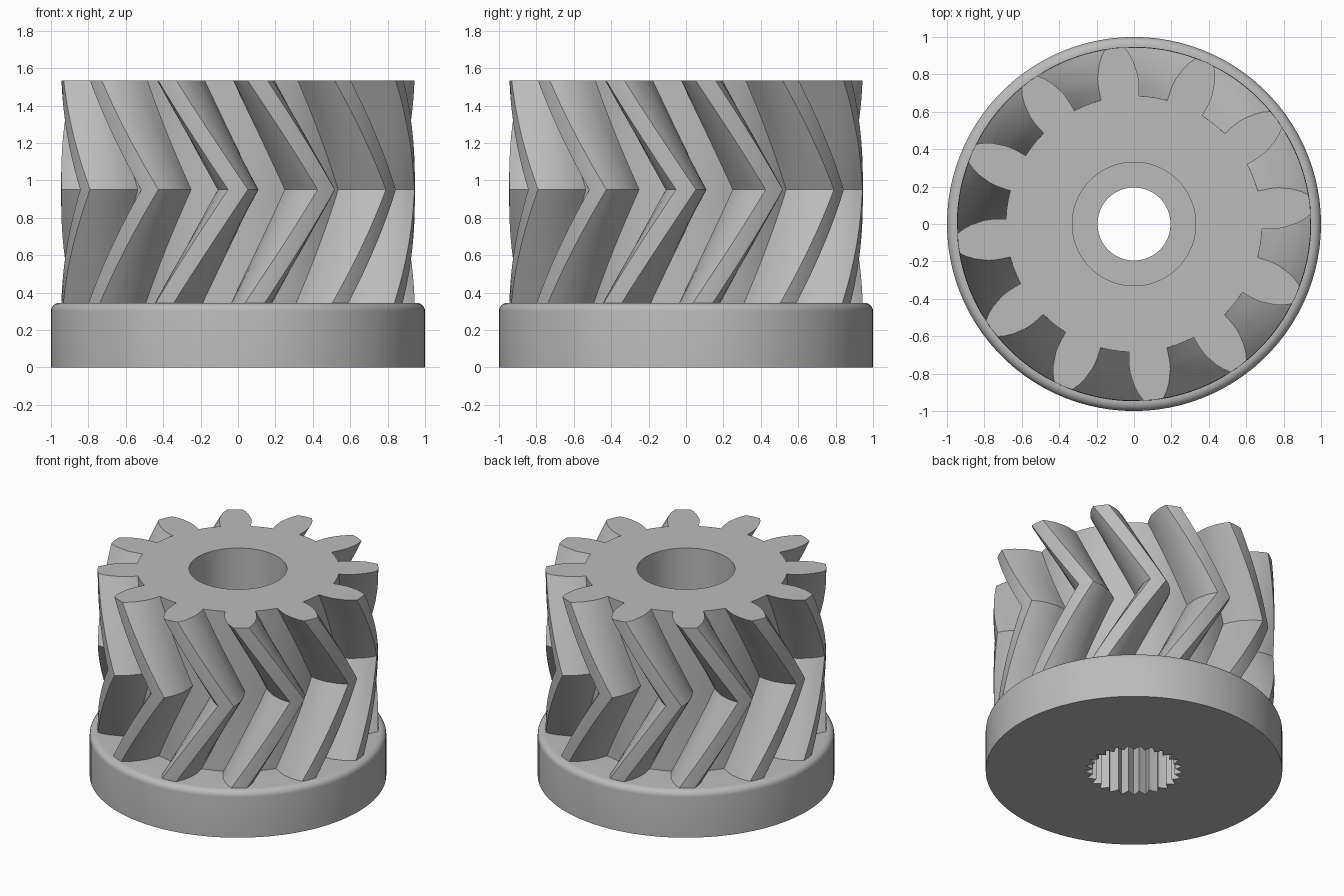
import bpy, bmesh, math

cube = bpy.data.objects.get("Cube")
if cube:
    bpy.data.objects.remove(cube)

grey = bpy.data.materials.new("plain grey")
grey.use_nodes = True
colour = (0.5, 0.5, 0.5, 1)
grey.diffuse_color = colour
grey.node_tree.nodes["Principled BSDF"].inputs["Base Color"].default_value = colour

TEETH, SPLINES = 12, 25
TWIST = math.radians(40.5)                     # helix angle per unit of height
BASE_TOP, MIDDLE, TOP = 0.345, 0.95, 1.535
BORE, HOLE = 0.33, 0.195
BORE_FLOOR, SOCKET_ROOF = 0.70, 0.45


def loft(name, rings):
    """Skin a list of rings, each a (list of (radius, angle), z) pair."""
    bm = bmesh.new()
    rows = [[bm.verts.new((r * math.cos(a), r * math.sin(a), z)) for r, a in ring]
            for ring, z in rings]
    for low, high in zip(rows, rows[1:]):
        for i in range(len(low)):
            j = (i + 1) % len(low)
            bm.faces.new((low[i], low[j], high[j], high[i]))
    bmesh.ops.recalc_face_normals(bm, faces=bm.faces[:])
    mesh = bpy.data.meshes.new(name)
    bm.to_mesh(mesh)
    bm.free()
    mesh.materials.append(grey)
    obj = bpy.data.objects.new(name, mesh)
    bpy.context.collection.objects.link(obj)
    bpy.ops.object.select_all(action='DESELECT')
    obj.select_set(True)
    bpy.context.view_layer.objects.active = obj
    bpy.ops.object.shade_smooth_by_angle(angle=math.radians(30))
    return obj


# Outline of the toothed wheel: half a flank, mirrored, with tip and root points
flank = [(0.685, 0.102), (0.72, 0.106), (0.76, 0.109), (0.80, 0.108),
         (0.87, 0.092), (0.91, 0.075), (0.945, 0.053)]
half = [(r, math.asin(w / r)) for r, w in flank]
pitch = math.tau / TEETH
root = half[0][1]
tooth = ([(r, -a) for r, a in half] + [(0.947, 0)] + half[::-1]
         + [(0.685, root + (pitch - 2 * root) * k / 3) for k in (1, 2)])
outline = [(r, a + t * pitch) for t in range(TEETH) for r, a in tooth]


def turned(z):
    shift = TWIST * abs(z - MIDDLE)
    return [(r, a - shift) for r, a in outline]


def inner(radius):
    return [(radius, a) for _, a in turned(TOP)]


# Herringbone gear with stepped bore
STEPS = 12
heights = [BASE_TOP + (MIDDLE - BASE_TOP) * i / STEPS for i in range(STEPS)]
heights += [MIDDLE + (TOP - MIDDLE) * i / STEPS for i in range(STEPS + 1)]
gear = [(turned(z), z) for z in heights]
gear += [(inner(BORE), TOP), (inner(BORE), BORE_FLOOR),
         (inner(HOLE), BORE_FLOOR), (inner(HOLE), SOCKET_ROOF)]
loft("herringbone_gear", gear)

# Base flange with rounded rim and splined socket underneath
COUNT = SPLINES * 4


def circle(radius):
    return [(radius, math.tau * i / COUNT) for i in range(COUNT)]


spline = [((0.33, 0.305, 0.28, 0.305)[i % 4], math.tau * i / COUNT) for i in range(COUNT)]
base = [(circle(HOLE), SOCKET_ROOF), (spline, SOCKET_ROOF), (spline, 0), (circle(1), 0)]
FILLET = 0.045
for i in range(7):
    a = math.pi / 2 * i / 6
    base.append((circle(1 - FILLET + FILLET * math.cos(a)),
                 BASE_TOP - FILLET + FILLET * math.sin(a)))
base.append((circle(0.5), BASE_TOP))
loft("base_flange", base)
